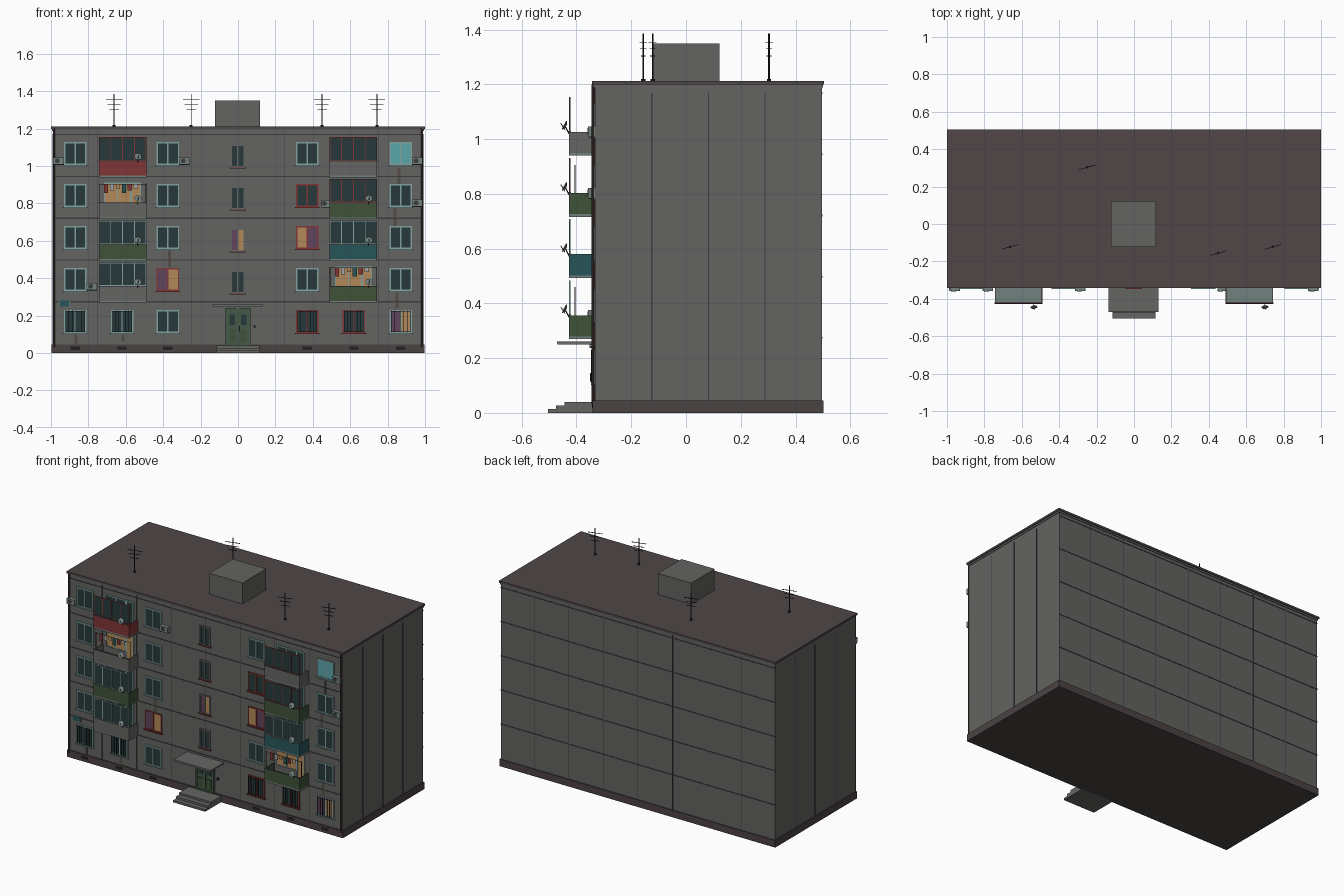
import bpy, bmesh, math
from mathutils import Matrix, Vector

if "Cube" in bpy.data.objects:
    bpy.data.objects.remove(bpy.data.objects["Cube"])

COL = dict(wall=(.125, .125, .12), roof=(.08, .062, .063), seam=(.045, .045, .047), plinth=(.07, .055, .055),
           frame=(.22, .36, .35), red=(.22, .035, .035), glass=(.02, .04, .042), teal=(.02, .09, .1),
           green=(.05, .085, .04), lit=(.45, .25, .1), purple=(.12, .06, .11), dark=(.015, .015, .017),
           pale=(.17, .22, .21), white=(.35, .38, .37), stain=(.085, .07, .065), aqua=(.1, .38, .4),
           grey=(.13, .13, .125), door=(.06, .1, .065), pipe=(.07, .04, .04))
parts = {}
F = -0.333                                  # front wall plane
FLOORS = [0.169 + 0.2245 * i for i in range(5)]


def mesh(name, col):
    return parts.setdefault((name, col), bmesh.new())


def box(name, col, x0, x1, y0, y1, z0, z1, rot=0):
    c = Vector(((x0 + x1) / 2, (y0 + y1) / 2, (z0 + z1) / 2))
    m = Matrix.Translation(c) @ Matrix.Rotation(rot, 4, 'Z') @ Matrix.Diagonal((x1 - x0, y1 - y0, z1 - z0, 1))
    bmesh.ops.create_cube(mesh(name, col), size=1, matrix=m)


def rod(name, col, a, b, r, r2=None, seg=8):
    a, b = Vector(a), Vector(b)
    m = Matrix.Translation((a + b) / 2) @ (b - a).to_track_quat('Z', 'Y').to_matrix().to_4x4()
    bmesh.ops.create_cone(mesh(name, col), cap_ends=True, segments=seg, radius1=r,
                          radius2=r if r2 is None else r2, depth=(b - a).length, matrix=m)


def framed(name, col, x0, x1, z0, z1, y, t, d, panes, fills):
    # outer frame, mullions and one fill per pane
    box(name, col, x0, x1, y - d, y, z1 - t, z1)
    box(name, col, x0, x1, y - d, y, z0, z0 + t)
    w = (x1 - x0) / panes
    for i in range(panes + 1):
        cx = min(max(x0 + i * w, x0 + t / 2), x1 - t / 2)
        box(name, col, cx - t / 2, cx + t / 2, y - d, y, z0, z1)
    for i in range(panes):
        f = fills[i % len(fills)]
        box(name + "_pane_" + f, f, x0 + i * w, x0 + i * w + w, y - d * .6, y - d * .2, z0 + t / 2, z1 - t / 2)


def window(x, z, w=.12, h=.122, frame='frame', fills=('glass',), panes=2):
    framed("window_frame_" + frame, frame, x - w / 2, x + w / 2, z - h / 2, z + h / 2, F, .007, .008, panes, fills)
    box("window_sill", 'frame' if frame == 'frame' else 'red', x - w / 2 - .006, x + w / 2 + .006,
        F - .014, F, z - h / 2 - .006, z - h / 2)


# main block, plinth and roof
box("main_block", 'wall', -.99, .99, F, .496, .02, 1.2)
box("plinth", 'plinth', -.997, .997, -.341, .502, 0, .046)
box("roof_slab", 'roof', -1, 1, -.343, .505, 1.199, 1.212)
box("cornice_band", 'wall', -.994, .994, F - .005, .5, 1.188, 1.199)
box("roof_hatch_room", 'wall', -.122, .118, -.122, .122, 1.21, 1.35)

# panel joints
for z in [.274 + .2235 * i for i in range(5)]:
    for y in (F, .496):
        box("panel_joint", 'seam', -.992, .992, y - .002, y + .002, z - .003, z + .003)
for i in range(-3, 4):
    t = .004 if i % 2 else .002
    for y in (F, .496):
        box("panel_joint", 'seam', i * .25 - t / 2, i * .25 + t / 2, y - .0015, y + .0015, .046, 1.19)
for y in (-.125, .082, .288):
    for x in (-.99, .99):
        box("panel_joint", 'seam', x - .002, x + .002, y - .002, y + .002, .046, 1.168)

# corner drain pipes
for x in (-.984, .984):
    rod("drain_pipe", 'pipe', (x, F - .007, .03), (x, F - .007, 1.2), .006)

# flat windows
lit = ('purple', 'lit')
special = {(-.375, 1): ('red', lit), (.37, 0): ('red', ('glass',)), (.37, 2): ('red', lit[::-1]),
           (.37, 3): ('red', ('glass',)), (.62, 0): ('red', ('glass',)), (.87, 0): ('frame', lit),
           (.87, 4): ('frame', ('aqua',))}
for i, z in enumerate(FLOORS):
    for x in (-.87, -.62, -.375, .37, .62, .87):
        if abs(x) == .62 and i:
            continue
        fr, fl = special.get((x, i), ('frame', ('glass',)))
        window(x, z, frame=fr, fills=fl)
        if i == 0 and x != -.375:           # ground floor bars
            for k in range(7):
                bx = x - .051 + k * .017
                box("window_bars", 'dark', bx - .001, bx + .001, F - .014, F - .011, z - .06, z + .06)
            for s in (-.055, .055):
                box("window_bars", 'dark', x - .055, x + .055, F - .0135, F - .0115, z + s - .001, z + s + .001)
    if i:                                   # stairwell windows
        window(-.002, z - .013, w=.075, h=.122, frame='grey', fills=lit if i == 2 else ('glass',))

# basement vents
for x in (-.87, -.62, -.375, .37, .62, .87):
    box("basement_vent", 'dark', x - .025, x + .025, -.343, -.339, .017, .034)

# balconies: panel colour, glazing frame (None = open with laundry), dish
BAL = {-1: [('grey', 'frame', 1), ('green', 'frame', 1), ('grey', None, 1), ('red', 'red', 1)],
       1: [('green', None, 1), ('teal', 'frame', 1), ('green', 'red', 1), ('grey', 'red', 0)]}
Y = -.427
for side, rows in BAL.items():
    cx = .6175 * side
    x0, x1 = cx - .127, cx + .127
    for i, (col, glaze, dish) in enumerate(rows):
        z = .269 + .2235 * i
        box("balcony_floor", 'pale', x0, x1, Y, F, z, z + .01)
        n = "balcony_panel_" + col
        box(n, col, x0, x1, Y, Y + .005, z + .002, z + .087)
        for x in (x0, x1 - .005):
            box(n, col, x, x + .005, Y, F, z + .002, z + .087)
        box("balcony_rail", 'seam', x0 - .001, x1 + .001, Y - .002, Y + .006, z + .085, z + .09)
        # door and window on the wall behind
        fl = ('glass',) if glaze else ('lit', 'lit', 'purple')
        framed("balcony_door", 'frame', cx + .045, cx + .1, z + .01, z + .195, F, .006, .007, 1, fl[:1])
        framed("balcony_window", 'frame', cx - .1, cx + .045, z + .08, z + .195, F, .006, .007, 2, fl)
        if glaze:
            framed("balcony_glazing_" + glaze, glaze, x0, x1, z + .09, z + .215, Y + .005, .004, .005, 4, ('glass',))
        else:                               # washing line
            ly = -.405
            box("washing_line", 'dark', x0, x1, ly - .001, ly + .001, z + .186, z + .188)
            for x in (x0, x1 - .003):
                box("washing_line", 'dark', x, x + .003, ly - .002, ly + .002, z + .08, z + .19)
            for k, c in enumerate(('red', 'white', 'lit', 'teal', 'red', 'white')):
                lx = cx - .1 + k * .032
                box("laundry_" + c, c, lx, lx + .022, ly - .0015, ly + .0015, z + .14 + .012 * (k % 3), z + .187)
        if dish:                            # satellite dish
            c = Vector((cx + .082, -.442, z + .11))
            n = Vector((.1, -.85, .45)).normalized()
            rod("satellite_dish", 'pale', c - n * .004, c + n * .003, .009, .019, 16)
            rod("dish_arm", 'dark', c, (c.x, Y, z + .08), .002, seg=6)
            rod("dish_arm", 'dark', c - Vector((0, 0, .016)), c + n * .018, .0015, seg=6)

# air conditioners
for x, z in ((-.96, 1.028), (-.287, 1.028), (-.782, .357), (.468, .8), (.958, 1.028), (.958, .803)):
    w = .022 if x == .468 else .029
    box("air_conditioner", 'pale', x - w, x + w, -.358, F, z - .018, z + .018)
    rod("air_conditioner_fan", 'seam', (x - .006, -.36, z), (x - .006, -.357, z), .013, seg=16)
    box("air_conditioner_bracket", 'dark', x - w, x + w, -.354, F, z - .022, z - .018)

# entrance: steps, door, canopy, lamp, intercom
for k, y in enumerate((-.505, -.475, -.443)):
    box("entrance_steps", 'grey', -.116, .116, y, -.335, .0133 * k, .0133 * (k + 1))
box("canopy", 'pale', -.134, .13, -.47, F, .249, .26)
box("canopy_edge", 'grey', -.136, .132, -.471, F, .254, .2615)
framed("entrance_door", 'door', -.066, .066, .04, .24, F, .01, .012, 2, ('door',))
for s in (-.03, .03):
    box("door_glass", 'glass', s - .015, s + .015, F - .011, F - .006, .15, .205)
    box("door_panel", 'green', s - .016, s + .016, F - .011, F - .006, .06, .125)
box("door_handle", 'dark', .006, .01, F - .018, F - .01, .115, .145)
rod("entrance_lamp", 'white', (0, -.352, .243), (0, F, .243), .006)
box("intercom", 'dark', .084, .094, F - .008, F, .135, .15)
box("wall_plaque", 'teal', -.955, -.9, F - .006, F, .25, .28)
box("wall_plaque_edge", 'frame', -.957, -.898, F - .004, F, .248, .282)

# rain stains
for x, z0, z1 in ((-.865, .046, .1), (-.615, .06, .1), (.85, .24, .325), (.84, .64, .775), (-.365, .46, .55), (.86, .9, .99)):
    box("rain_stain", 'stain', x - .008, x + .008, F - .001, F, z0, z1)

# roof antennas
for x, y in ((-.662, -.122), (-.25, .303), (.45, -.156), (.742, -.122)):
    rod("antenna_mast", 'dark', (x, y, 1.21), (x, y, 1.385), .003, seg=6)
    rod("antenna_foot", 'dark', (x, y, 1.21), (x, y, 1.22), .008)
    for z, h in ((1.354, .046), (1.33, .036), (1.304, .026)):
        box("antenna_bars", 'dark', x - h, x + h, y - .0015, y + .0015, z - .0015, z + .0015, math.radians(16))

# turn collected parts into objects
for (name, col), bm in parts.items():
    me = bpy.data.meshes.new(name)
    bm.to_mesh(me)
    bm.free()
    mat = bpy.data.materials.get(col) or bpy.data.materials.new(col)
    mat.diffuse_color = (*COL[col], 1)
    mat.use_nodes = True
    mat.node_tree.nodes["Principled BSDF"].inputs["Base Color"].default_value = mat.diffuse_color
    me.materials.append(mat)
    bpy.context.collection.objects.link(bpy.data.objects.new(name, me))
